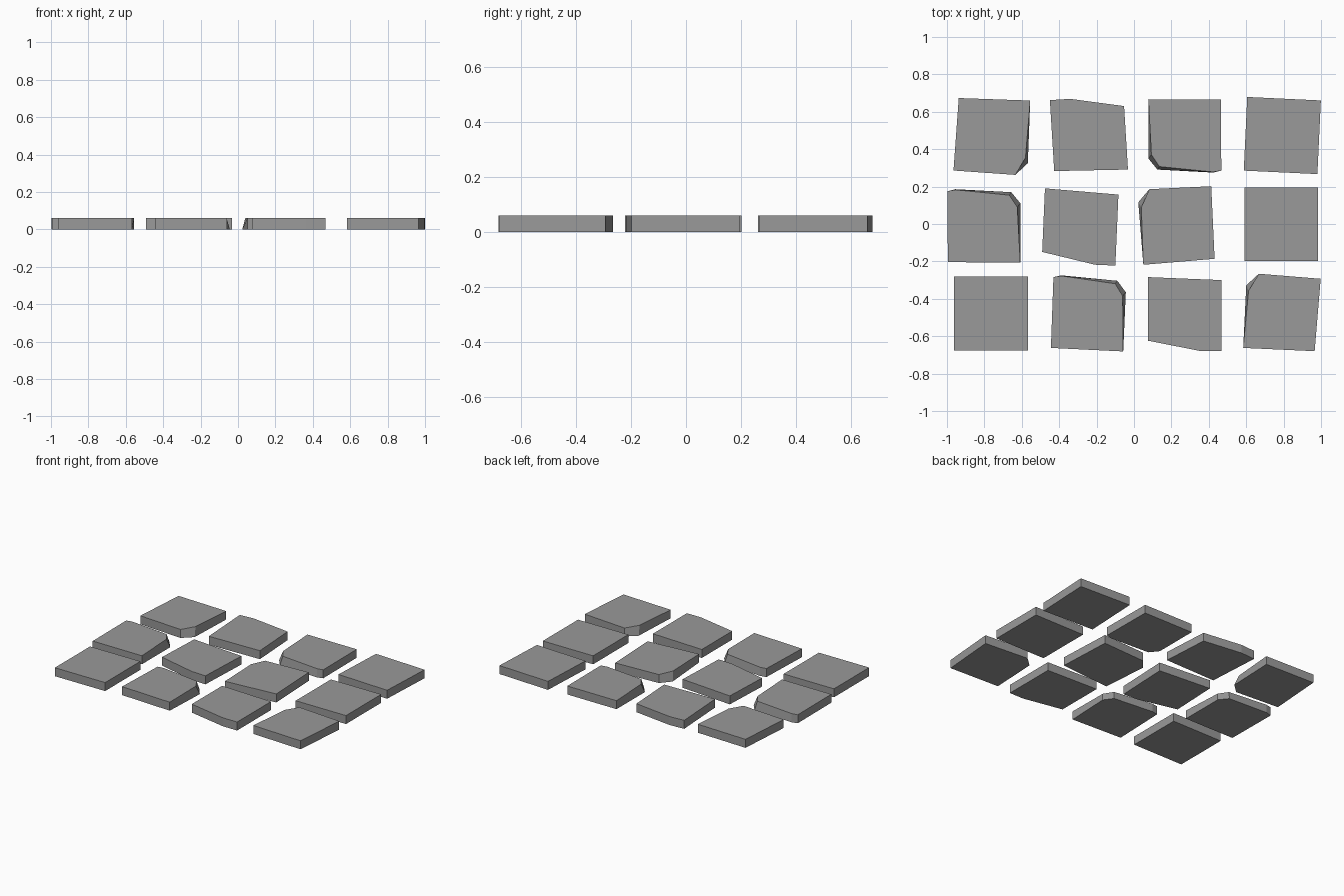
import bpy, bmesh, math
from mathutils import Matrix, Vector

if "Cube" in bpy.data.objects:
    bpy.data.objects.remove(bpy.data.objects["Cube"])

HEIGHT = 0.06
OFFSET = Vector((.002, -.005))

# Dark grey stone
STONE = bpy.data.materials.new("dark_stone")
STONE.diffuse_color = (.32, .32, .32, 1)
STONE.use_nodes = True
STONE.node_tree.nodes["Principled BSDF"].inputs["Base Color"].default_value = STONE.diffuse_color

# Four stone outlines (clockwise) with the top points that lean inwards at chips
SHAPES = {
    "square": ([(-.197, .197), (.197, .197), (.197, -.197), (-.197, -.197)], {}),
    "wedge": ([(-.197, .198), (.197, .182), (.197, -.198), (.088, -.198),
               (-.197, -.142)], {}),
    "chipped": ([(-.203, .123), (-.144, .193), (.187, .209), (.205, -.179),
                 (-.176, -.211)], {0: (-.187, .096)}),
    "worn": ([(-.195, .184), (-.152, .195), (.147, .179), (.195, .12),
              (.195, -.197), (-.192, -.195)],
             {1: (-.152, .192), 2: (.136, .163), 3: (.179, .099)}),
}

# Shape, bounding centre x, y and turn in degrees
STONES = [
    ("chipped", -.762, .473, 173.2), ("wedge", -.243, .481, 183.5),
    ("worn", .270, .476, 180), ("square", .791, .478, -2.7),
    ("worn", -.805, -.005, 0), ("wedge", -.289, -.011, -2.5),
    ("chipped", .225, -.003, 0), ("square", .786, .003, 90),
    ("square", -.767, -.473, 0), ("worn", -.246, -.473, -2.5),
    ("wedge", .270, -.477, 0), ("chipped", .789, -.468, -7.4),
]


def add_stone(shape, x, y, turn):
    outline, leaning = SHAPES[shape]
    rot = Matrix.Rotation(math.radians(turn), 2)
    low = [rot @ Vector(p) for p in outline]
    high = [rot @ Vector(leaning.get(i, p)) for i, p in enumerate(outline)]
    # Shift so the turned outline is centred on its place
    mid = Vector([(min(p[k] for p in low) + max(p[k] for p in low)) / 2 for k in (0, 1)])
    shift = Vector((x, y)) - mid + OFFSET
    bm = bmesh.new()
    bottom = [bm.verts.new((*(p + shift), 0)) for p in low]
    top = [bm.verts.new((*(p + shift), HEIGHT)) for p in high]
    bm.faces.new(bottom)
    bm.faces.new(top[::-1])
    n = len(low)
    for i in range(n):
        j = (i + 1) % n
        bm.faces.new((bottom[j], bottom[i], top[i], top[j]))
    bmesh.ops.recalc_face_normals(bm, faces=bm.faces)
    mesh = bpy.data.meshes.new(shape + "_stone")
    bm.to_mesh(mesh)
    bm.free()
    mesh.materials.append(STONE)
    bpy.context.collection.objects.link(bpy.data.objects.new(shape + "_stone", mesh))


# Three rows of four paving stones
for stone in STONES:
    add_stone(*stone)
